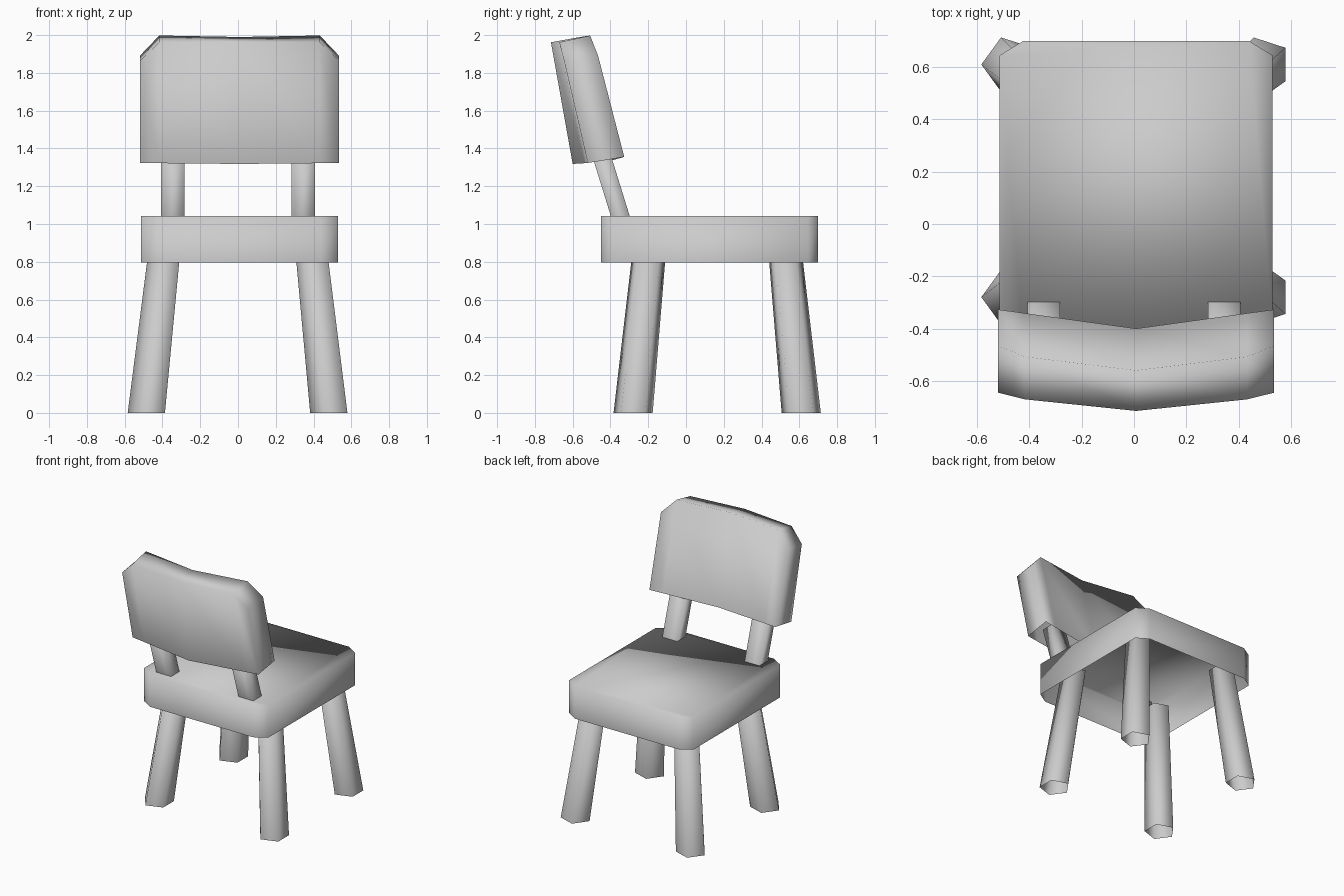
import bpy
import bmesh
from math import cos, sin, tau

cube = bpy.data.objects.get("Cube")
if cube:
    bpy.data.objects.remove(cube, do_unlink=True)

CX = 0.008  # side-to-side centre of the chair

grey = bpy.data.materials.new("plain grey")
grey.use_nodes = True
colour = (0.6, 0.6, 0.6, 1)
grey.diffuse_color = colour
grey.node_tree.nodes["Principled BSDF"].inputs["Base Color"].default_value = colour


def loft(name, rings, cap_start=False, cap_end=False, open_side=None):
    """Skin rings of points; open_side leaves out one strip of faces."""
    bm = bmesh.new()
    loops = [[bm.verts.new(p) for p in ring] for ring in rings]
    n = len(rings[0])
    for a, b in zip(loops, loops[1:]):
        for i in range(n):
            if i != open_side:
                j = (i + 1) % n
                bm.faces.new((a[i], a[j], b[j], b[i]))
    if cap_start:
        bm.faces.new(loops[0][::-1])
    if cap_end:
        bm.faces.new(loops[-1])
    for f in bm.faces:
        f.smooth = True
    mesh = bpy.data.meshes.new(name)
    bm.to_mesh(mesh)
    bm.free()
    mesh.materials.append(grey)
    obj = bpy.data.objects.new(name, mesh)
    bpy.context.collection.objects.link(obj)
    return obj


def pentagon(x, y, z, r):
    return [(x - r * cos(tau * k / 5), y - r * sin(tau * k / 5), z) for k in range(5)]


def rectangle(x, y, z, w, d):
    return [(x + sx * w / 2, y + sy * d / 2, z)
            for sx, sy in ((-1, -1), (1, -1), (1, 1), (-1, 1))]


# Seat: shell with clipped corners, open underneath
def seat_ring(z):
    w, d, cw, cd = 0.522, 0.575, 0.09, 0.055
    quarter = [(w, d - cd), (w - cw, d)]
    pts = []
    for sx, sy in ((1, 1), (-1, 1), (-1, -1), (1, -1)):
        corner = quarter if sx == sy else quarter[::-1]
        pts += [(CX + sx * x, 0.125 + sy * y, z) for x, y in corner]
    return pts


loft("seat", [seat_ring(0.795), seat_ring(1.042)], cap_end=True)

# Splayed five-sided legs and leaning back posts
for side, sx in (("right", -1), ("left", 1)):
    for end, sy in (("front", -1), ("back", 1)):
        foot = pentagon(CX + sx * 0.483, 0.165 + sy * 0.445, 0, 0.109)
        top = pentagon(CX + sx * 0.382, 0.165 + sy * 0.353, 0.92, 0.092)
        loft(f"{end}_{side}_leg", [foot, top], cap_end=True)
    x = sx * 0.345
    loft(f"{side}_back_post", [rectangle(x, -0.335, 1.0, 0.125, 0.1),
                               rectangle(x, -0.465, 1.42, 0.125, 0.1)], cap_end=True)


# Backrest: leaning panel bent along its middle, with clipped top corners
def backrest_ring(x, drop):
    t = abs(x) / 0.528
    lean = 0.27 * drop
    return [(CX + x, -0.40 + 0.073 * t, 1.335 + 0.02 * t),
            (CX + x, -0.56 + 0.065 * t + lean, 1.99 + 0.01 * t - drop),
            (CX + x, -0.715 + 0.055 * t + lean * 0.5, 1.962 - drop * 0.9),
            (CX + x, -0.60 + 0.08 * t, 1.318 + 0.005 * t)]


columns = [(-0.528, 0.11), (-0.425, 0), (0, 0), (0.425, 0), (0.528, 0.11)]
loft("backrest", [backrest_ring(x, d) for x, d in columns],
     cap_start=True, cap_end=True, open_side=3)

# Face everything outward
for obj in bpy.context.scene.objects:
    if obj.type == "MESH" and grey.name in obj.data.materials:
        bm = bmesh.new()
        bm.from_mesh(obj.data)
        bmesh.ops.recalc_face_normals(bm, faces=bm.faces)
        bm.to_mesh(obj.data)
        bm.free()
